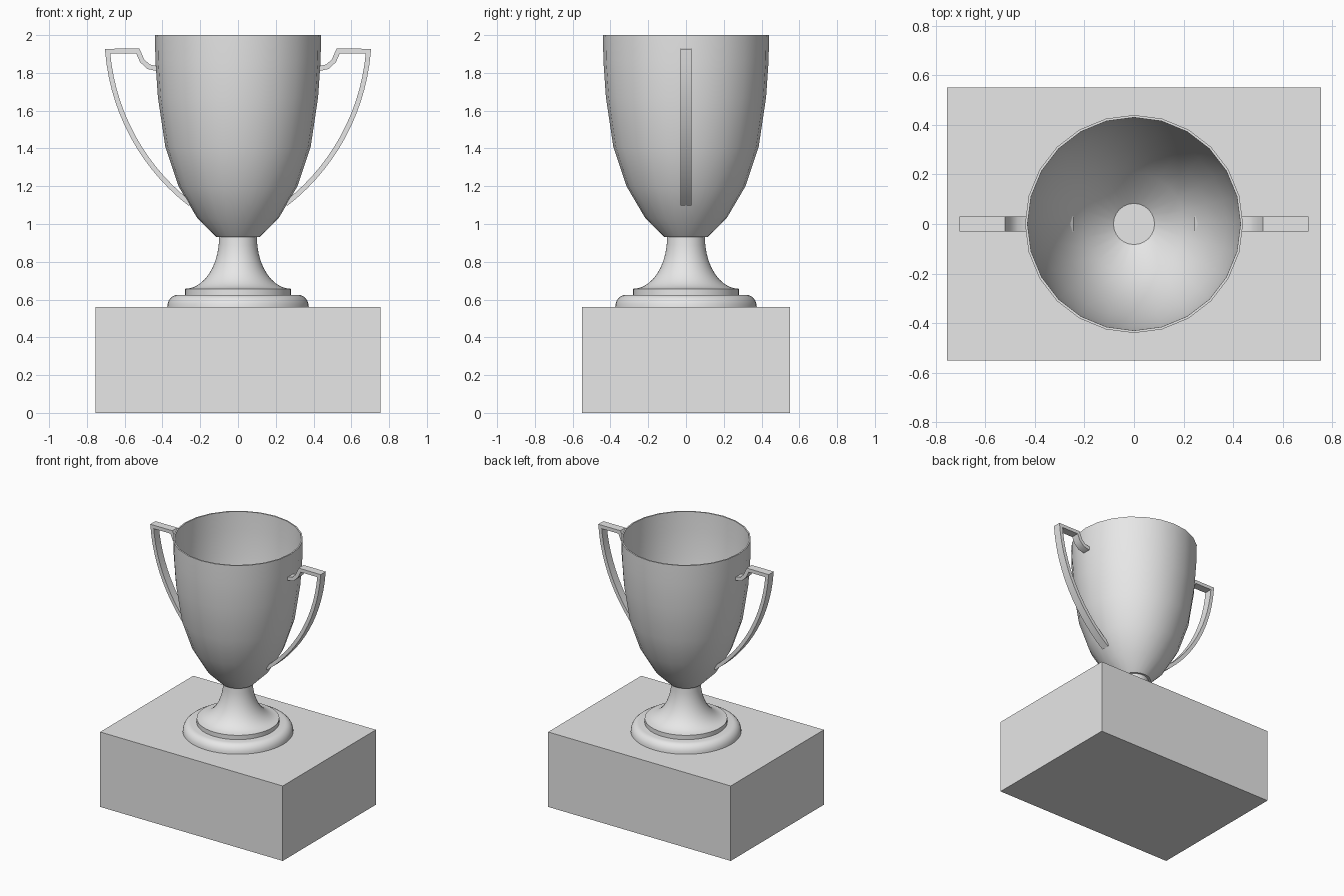
import bpy, bmesh, math
from mathutils import Vector

if "Cube" in bpy.data.objects:
    bpy.data.objects.remove(bpy.data.objects["Cube"])

grey = bpy.data.materials.new("light_grey")
grey.diffuse_color = (0.8, 0.8, 0.8, 1)
grey.use_nodes = True
grey.node_tree.nodes["Principled BSDF"].inputs["Base Color"].default_value = grey.diffuse_color


def finish(name, bm, angle=35):
    bmesh.ops.remove_doubles(bm, verts=bm.verts, dist=1e-5)
    bmesh.ops.recalc_face_normals(bm, faces=bm.faces)
    mesh = bpy.data.meshes.new(name)
    bm.to_mesh(mesh)
    bm.free()
    mesh.materials.append(grey)
    ob = bpy.data.objects.new(name, mesh)
    bpy.context.collection.objects.link(ob)
    bpy.ops.object.select_all(action='DESELECT')
    ob.select_set(True)
    bpy.context.view_layer.objects.active = ob
    bpy.ops.object.shade_smooth_by_angle(angle=math.radians(angle))
    return ob


def lathe(name, profile, sides):
    """Revolve (radius, z) points around z; ends on the axis close the shape."""
    bm = bmesh.new()
    verts = [bm.verts.new((r, 0, z)) for r, z in profile]
    edges = [bm.edges.new(p) for p in zip(verts, verts[1:])]
    bmesh.ops.spin(bm, geom=verts + edges, cent=(0, 0, 0), axis=(0, 0, 1),
                   angle=math.tau, steps=sides, use_duplicate=False)
    return finish(name, bm)


def arc(cx, cz, rx, rz, a0, a1, n):
    angles = [math.radians(a0 + (a1 - a0) * i / n) for i in range(n + 1)]
    return [(cx + rx * math.cos(a), cz + rz * math.sin(a)) for a in angles]


def strip(name, path, thick, width, side):
    """Mitred flat bar following an (x, z) path, mirrored by side."""
    pts = [Vector(p) for p in path]
    bm = bmesh.new()
    rings = []
    for i, p in enumerate(pts):
        d0 = (p - pts[max(i - 1, 0)]).normalized() if i else (pts[1] - p).normalized()
        d1 = (pts[i + 1] - p).normalized() if i < len(pts) - 1 else d0
        n0, n1 = Vector((-d0.y, d0.x)), Vector((-d1.y, d1.x))
        m = (n0 + n1).normalized()
        off = m * (thick / 2 / m.dot(n0))
        rings.append([bm.verts.new((side * q.x, y, q.y)) for q, y in (
            (p + off, -width / 2), (p + off, width / 2),
            (p - off, width / 2), (p - off, -width / 2))])
    for a, b in zip(rings, rings[1:]):
        for k in range(4):
            bm.faces.new((a[k], a[(k + 1) % 4], b[(k + 1) % 4], b[k]))
    bm.faces.new(rings[0])
    bm.faces.new(rings[-1])
    return finish(name, bm)


# Plinth block
bm = bmesh.new()
bmesh.ops.create_cube(bm, size=1)
bmesh.ops.scale(bm, vec=(1.51, 1.10, 0.56), verts=bm.verts)
bmesh.ops.translate(bm, vec=(0, 0, 0.28), verts=bm.verts)
finish("plinth", bm)

# Rounded foot ring, then flared stem
lathe("foot_ring", [(0, 0.56)] + arc(0.32, 0.56, 0.055, 0.065, 0, 90, 6)
      + [(0.0, 0.625)], 48)
lathe("stem", [(0, 0.62), (0.28, 0.62), (0.28, 0.657)]
      + arc(0.28, 0.93, 0.18, 0.273, 270, 180, 10) + [(0, 0.93)], 48)

# Thin-walled bowl
outer = [(0.115, 0.93), (0.215, 1.03), (0.315, 1.20), (0.385, 1.41),
         (0.424, 1.67), (0.437, 1.86), (0.44, 2.0)]
inner = [(r - 0.01, z + (0.008 if z < 1.3 else 0)) for r, z in reversed(outer)]
inner[-1] = (0.083, 0.94)
lathe("bowl", [(0, 0.93)] + outer + inner + [(0, 0.94)], 24)

# Pair of handles: scooped top bracket, flat bar, long sweeping arc
path = [(0.43, 1.823), (0.475, 1.833), (0.508, 1.865), (0.53, 1.915)]
path += arc(-0.444, 2.006, 1.138, 1.138, -4.6, -52.2, 14)
for side, label in ((-1, "left"), (1, "right")):
    strip("handle_" + label, path, 0.026, 0.06, side)
